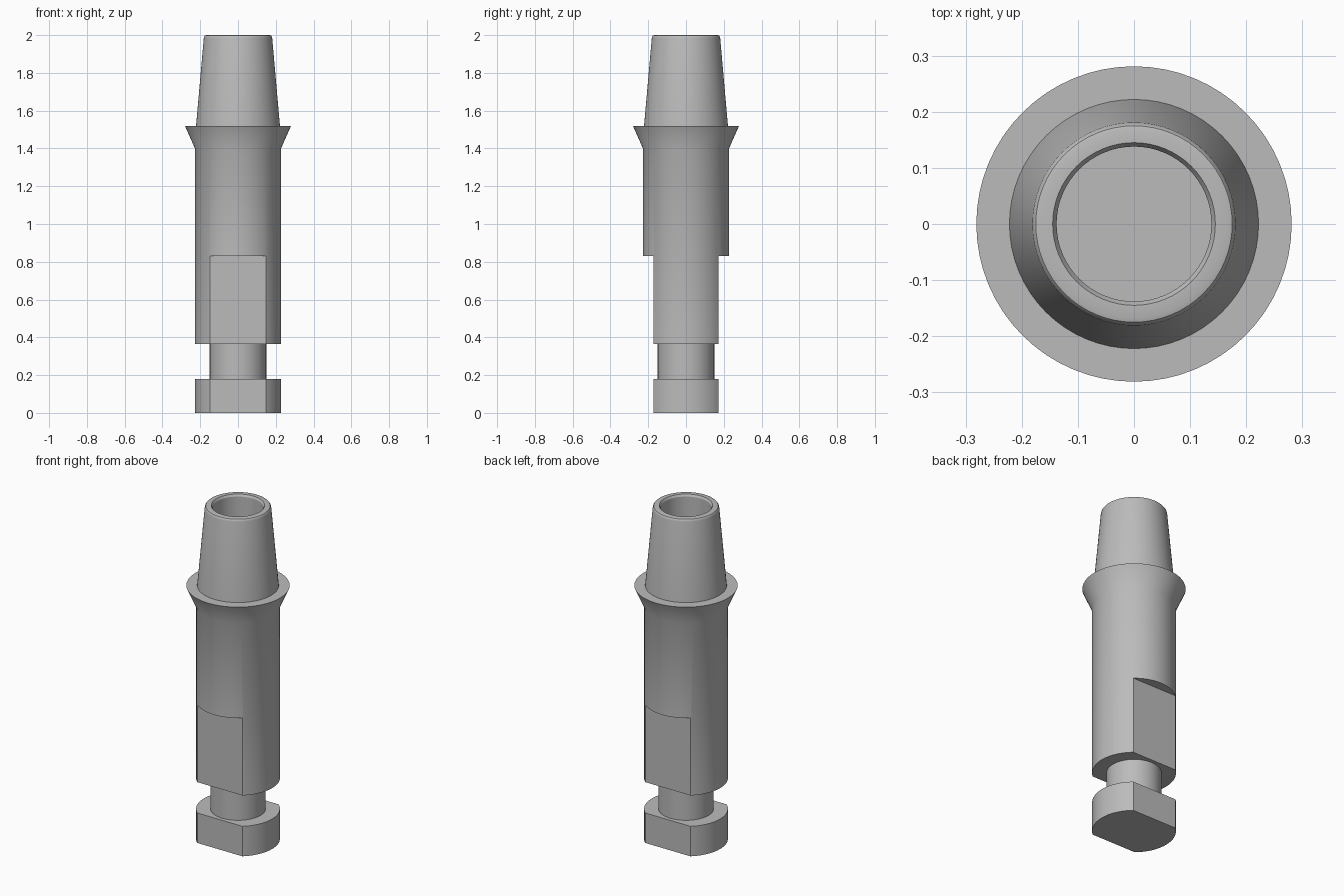
import bpy
import bmesh
import math
from mathutils import Matrix

SEGMENTS = 64
FLAT_Y = 0.172      # half distance across the wrench flats
FLAT_TOP = 0.83     # height where the flats end

cube = bpy.data.objects.get("Cube")
if cube:
    bpy.data.objects.remove(cube, do_unlink=True)

metal = bpy.data.materials.new("grey metal")
metal.use_nodes = True
grey = (0.5, 0.5, 0.5, 1)
metal.diffuse_color = grey
metal.node_tree.nodes["Principled BSDF"].inputs["Base Color"].default_value = grey


def add_object(name, bm):
    mesh = bpy.data.meshes.new(name)
    bm.to_mesh(mesh)
    bm.free()
    obj = bpy.data.objects.new(name, mesh)
    bpy.context.collection.objects.link(obj)
    return obj


def lathe(name, profile):
    """Revolve (radius, height) points that start and end on the axis."""
    bm = bmesh.new()
    verts = [bm.verts.new((r, 0, z)) for r, z in profile]
    edges = [bm.edges.new(pair) for pair in zip(verts, verts[1:])]
    bmesh.ops.spin(bm, geom=verts + edges, cent=(0, 0, 0), axis=(0, 0, 1),
                   angle=math.tau, steps=SEGMENTS)
    bmesh.ops.remove_doubles(bm, verts=bm.verts, dist=0.0001)
    bmesh.ops.recalc_face_normals(bm, faces=bm.faces)
    return add_object(name, bm)


# Turned body: foot, neck, shaft, flared collar, tapered cone and bore
foot = [(0, 0), (0.228, 0), (0.228, 0.18)]
neck = [(0.15, 0.18), (0.15, 0.365)]
shaft = [(0.228, 0.365), (0.228, 1.4)]
collar = [(0.281, 1.52), (0.222, 1.52)]
cone = [(0.181, 1.985), (0.179, 1.993), (0.175, 1.998), (0.168, 2)]
bore = [(0.145, 2), (0.138, 1.988), (0.138, 1.5), (0, 1.5)]
body = lathe("tapered_shank", foot + neck + shaft + collar + cone + bore)
body.data.materials.append(metal)

# Two wrench flats cut through the shaft and the foot
bm = bmesh.new()
for side in (-1, 1):
    place = Matrix.Translation((0, side * (FLAT_Y + 0.25), FLAT_TOP - 0.5))
    bmesh.ops.create_cube(bm, size=1, matrix=place @ Matrix.Diagonal((1, 0.5, 1, 1)))
cutter = add_object("flat_cutter", bm)
cutter.hide_render = True

cut = body.modifiers.new("flats", "BOOLEAN")
cut.operation = "DIFFERENCE"
cut.solver = "EXACT"
cut.object = cutter

bpy.ops.object.select_all(action="DESELECT")
body.select_set(True)
bpy.context.view_layer.objects.active = body
bpy.ops.object.modifier_apply(modifier=cut.name)
bpy.data.objects.remove(cutter, do_unlink=True)
bpy.ops.object.shade_smooth_by_angle(angle=math.radians(30))
